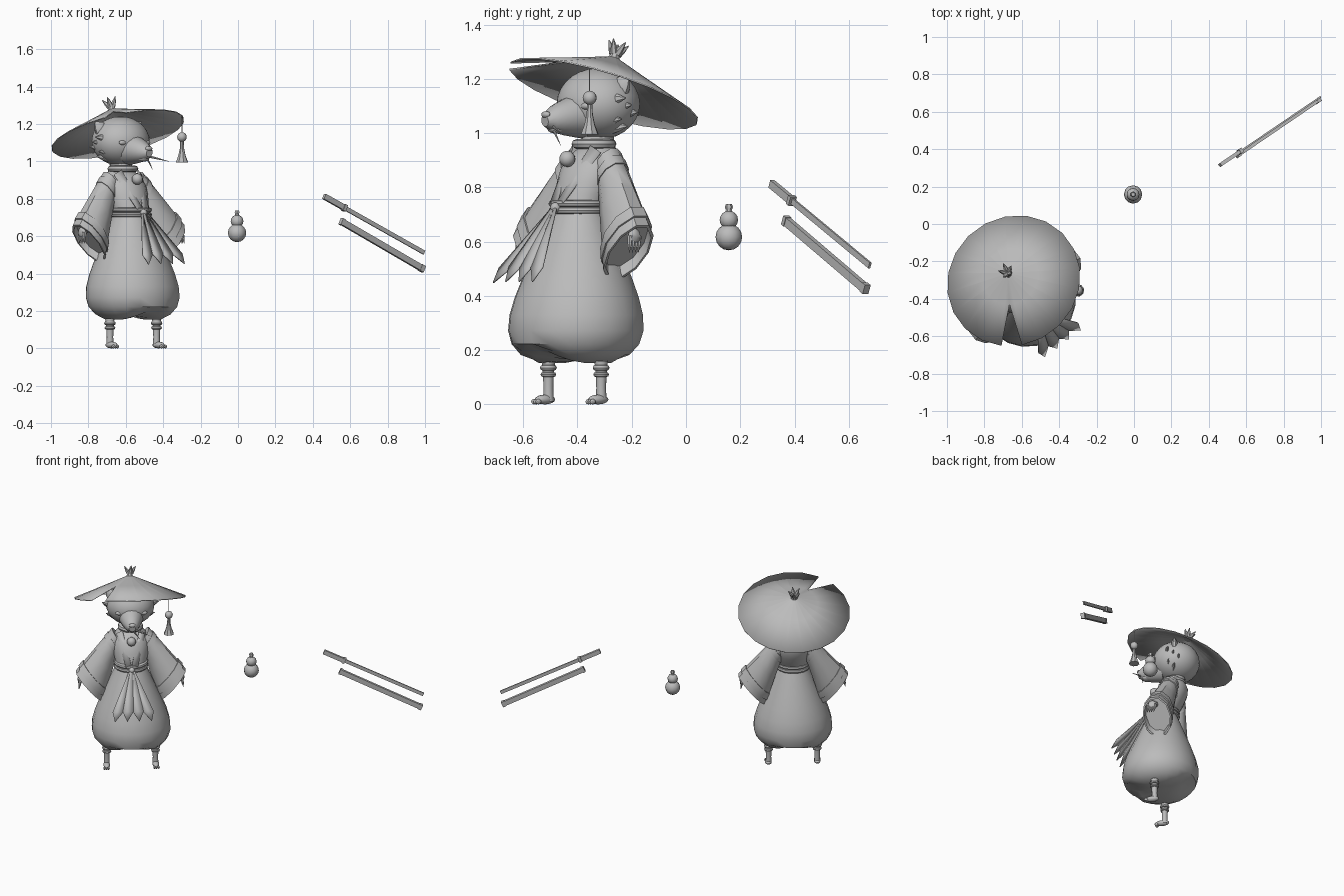
import bpy, bmesh
from math import sin, cos, pi, sqrt, radians
from mathutils import Matrix, Vector

if "Cube" in bpy.data.objects:
    bpy.data.objects.remove(bpy.data.objects["Cube"])

grey = (.5, .5, .5, 1)
material = bpy.data.materials.new("plain grey")
material.use_nodes = True
material.diffuse_color = grey
material.node_tree.nodes["Principled BSDF"].inputs["Base Color"].default_value = grey


def move(x, y, z):
    return Matrix.Translation((x, y, z))


def turn(degrees, axis):
    return Matrix.Rotation(radians(degrees), 4, axis)


# The figure is built facing -y, then turned and moved into place
FIGURE = move(-.56, -.41, 0) @ turn(38, 'Z')
HAT = FIGURE @ move(0, .135, 1.148) @ turn(-21, 'X')
WORLD = Matrix()


def finish(name, bm, place, angle=40):
    bmesh.ops.recalc_face_normals(bm, faces=bm.faces)
    bm.transform(place)
    mesh = bpy.data.meshes.new(name)
    bm.to_mesh(mesh)
    bm.free()
    mesh.materials.append(material)
    part = bpy.data.objects.new(name, mesh)
    bpy.context.collection.objects.link(part)
    bpy.ops.object.select_all(action='DESELECT')
    part.select_set(True)
    bpy.context.view_layer.objects.active = part
    bpy.ops.object.shade_smooth_by_angle(angle=radians(angle))
    return part


def thicken(part, thickness):
    modifier = part.modifiers.new("thickness", 'SOLIDIFY')
    modifier.thickness = thickness


def loft(name, rings, sides=12, place=FIGURE, warp=None):
    """Skin rings given as (centre, first half axis, second half axis) and cap both ends."""
    bm = bmesh.new()
    loops = []
    for centre, u, v in rings:
        angles = [2 * pi * (i + .5) / sides for i in range(sides)]
        loops.append([bm.verts.new(centre + u * cos(a) + v * sin(a)) for a in angles])
    for low, high in zip(loops, loops[1:]):
        for i in range(sides):
            bm.faces.new((low[i - 1], low[i], high[i], high[i - 1]))
    bm.faces.new(loops[0])
    bm.faces.new(loops[-1])
    if warp:
        for vert in bm.verts:
            warp(vert.co)
    return finish(name, bm, place)


def level(y, z, width, depth):
    return Vector((0, y, z)), Vector((width, 0, 0)), Vector((0, depth, 0))


def tube(name, start, end, radii, flat=1, sides=8, place=FIGURE):
    """Straight tube whose radii are spaced evenly; flat squeezes it sideways."""
    start, end = Vector(start), Vector(end)
    along = (end - start).normalized()
    side = along.cross(Vector((0, 0, 1)))
    side = side.normalized() if side.length > .01 else Vector((1, 0, 0))
    up = side.cross(along)
    last = len(radii) - 1
    rings = [(start.lerp(end, i / last), side * r * flat, up * r) for i, r in enumerate(radii)]
    return loft(name, rings, sides, place)


def spike(name, start, end, radius, flat=.6, place=FIGURE):
    tube(name, start, end, (radius, radius * .7, radius * .1), flat, 6, place)


def hoop(name, centre, radius, roll, place=FIGURE):
    """Rounded band around an upright axis."""
    rings = []
    for i in range(5):
        a = pi * i / 4
        r = radius + roll * sin(a)
        rings.append((Vector(centre) - Vector((0, 0, roll * cos(a))),
                      Vector((r, 0, 0)), Vector((0, r, 0))))
    loft(name, rings, 16, place)


def ball(name, centre, size, segments=12, place=FIGURE):
    bm = bmesh.new()
    bmesh.ops.create_uvsphere(bm, u_segments=segments, v_segments=segments // 2 + 2, radius=1)
    bm.transform(move(*centre) @ Matrix.Diagonal((*size, 1)))
    finish(name, bm, place)


def round_ball(name, centre, radius, place=FIGURE):
    ball(name, centre, [radius] * 3, place=place)


def plate(name, corners):
    bm = bmesh.new()
    bm.faces.new([bm.verts.new(corner) for corner in corners])
    thicken(finish(name, bm, FIGURE), .006)


# Baggy trousers swell towards the bottom and lift between the legs
def trouser_ring(t):
    radius = (.1 + .26 * t) * sqrt(1 - t ** 5)
    return level(.02 * (1 - t), .71 - .58 * t, radius, radius * .96)


def lift_crotch(co):
    if co.z < .22:
        co.z += .05 * max(0, 1 - abs(co.x) / .13)


loft("trousers", [trouser_ring(sin(pi / 2 * i / 11)) for i in range(11)], 20, warp=lift_crotch)


# Jacket leans back, broadens at the chest and narrows to the neck
def jacket_ring(t):
    width = .1 + .05 * t - .09 * t ** 4
    return level(.02 + .09 * t, .73 + .23 * t, width, width * .9)


loft("jacket", [jacket_ring(i / 5) for i in range(6)], 16)
tube("neck", (0, .1, .93), (0, .11, 1), (.06, .06), sides=12)
hoop("neck_cord", (0, .09, .96), .065, .018)
round_ball("neck_bell", (0, -.035, .905), .03)

# Waist sash, knot and tails hanging clear of the trousers
for name, z in (("lower", .715), ("upper", .74)):
    hoop(name + "_sash_roll", (0, .02, z), .1, .013)
round_ball("sash_knot", (0, -.09, .725), .02)
for i in range(4):
    x = (i - 1.5) * .08
    root, tip = Vector((x * .1, -.1, .72)), Vector((x, -.29, .45))
    wing = Vector((.035, 0, 0))
    flare = root.lerp(tip, .8)
    plate(f"sash_tail_{i}", (root - wing / 4, root + wing / 4, flare + wing, tip, flare - wing))


def sleeve_ring(side, t, grow=1):
    """Ring of the bell sleeve from shoulder to slanted opening."""
    centre = Vector((.09, .09, .9)).lerp(Vector((.27, .04, .56)), t)
    slant = Vector((.03, 0, .045)).lerp(Vector((.09, 0, .105)), t) * grow
    depth = (.055 + .04 * t) * grow
    centre.x *= side
    slant.x *= side
    return centre, slant, Vector((0, depth, 0))


for side, prefix in ((1, "left_"), (-1, "right_")):
    # Sleeve with a recessed lining, a border and a shoulder roll
    skin = [sleeve_ring(side, i / 4) for i in range(5)]
    lining = [sleeve_ring(side, 1, .9), sleeve_ring(side, .65, .9)]
    loft(prefix + "sleeve", skin + lining, 10)
    for name, start, end in (("sleeve_border", .78, .9), ("shoulder_roll", .1, .2)):
        loft(prefix + name, [sleeve_ring(side, start), sleeve_ring(side, start, 1.07),
                             sleeve_ring(side, end, 1.07), sleeve_ring(side, end)], 10)

    # Crossed lapel
    plate(prefix + "lapel", ((side * .055, .03, .955), (side * .095, .045, .93),
                             (side * .04, -.085, .745), (0, -.085, .745)))

    # Forearm, paw and fingers
    wrist = Vector((side * .33, .02, .62))
    tube(prefix + "forearm", (side * .21, .055, .7), wrist, (.025, .022, .022))
    ball(prefix + "paw", wrist, (.018, .028, .03), 8)
    for i in range(4):
        knuckle = wrist + Vector((0, .014 * i - .02, 0))
        spike(f"{prefix}finger_{i}", knuckle, knuckle + Vector((side * .01, -.01, -.06)), .011, 1)

    # Leg, ankle wrap, foot and toes
    x = side * .158
    tube(prefix + "leg", (x, 0, .16), (x, 0, .01), (.025, .02, .018, .02), sides=10)
    hoop(prefix + "ankle_upper_wrap", (x, 0, .135), .02, .011)
    hoop(prefix + "ankle_lower_wrap", (x, 0, .11), .02, .009)
    ball(prefix + "foot", (x * 1.01, -.015, .018), (.022, .045, .018))
    for i in (-1, 0, 1):
        ball(f"{prefix}toe_{i + 1}", (x * 1.03 + i * .013, -.053, .01), (.008, .013, .01), 8)

    # Ear, eye and cheek fur
    tube(prefix + "ear", (side * .1, .12, 1.15), (side * .155, .13, 1.21), (.045, .042, .03, .006), .6)
    ball(prefix + "eye", (side * .077, -.012, 1.1), (.028, .014, .014))
    for i in range(5):
        root = Vector((side * (.12 - .009 * i), .07 + .035 * (i % 3), 1.125 - .026 * i))
        spike(f"{prefix}cheek_fur_{i}", root, root + Vector((side * .065, .025, .005)), .024)

# Head with a short muzzle
ball("head", (0, .11, 1.108), (.158, .152, .132), 24)
steps = [i / 6 for i in range(7)]
tube("muzzle", (0, .02, 1.065), (0, -.14, 1.045),
     [.085 * (1 - .5 * t) * (1 - .5 * t ** 6) for t in steps], sides=14)
ball("nose", (0, -.135, 1.068), (.022, .014, .013))
ball("chin", (0, -.085, 1.015), (.032, .035, .017))

# Grass stalk held in the mouth
mouth = (0, -.11, 1.03)
spike("long_grass_blade", mouth, (.118, -.157, 1), .007)
spike("short_grass_blade", mouth, (.05, -.105, .955), .007)

# Tilted straw hat with one wedge torn out of the rim
bm = bmesh.new()
apex = bm.verts.new((0, 0, .145))
inner, outer = [], []
for i in range(20):
    a = radians(223 + 18 * i)
    direction = Vector((cos(a), sin(a), 0))
    inner.append(bm.verts.new(direction * .155 + apex.co * .57))
    outer.append(bm.verts.new(direction * .365))
for i in range(1, 20):
    bm.faces.new((apex, inner[i], inner[i - 19]))
    bm.faces.new((inner[i], outer[i], outer[i - 19], inner[i - 19]))
notch = bm.verts.new((inner[0].co + inner[1].co) / 2)
for near, far in zip(inner[:2], outer[:2]):
    bm.faces.new((apex, near, notch))
    bm.faces.new((near, far, notch))
thicken(finish("straw_hat", bm, HAT, angle=5), .006)

# Tuft of straw at the peak
tube("hat_knot", (0, 0, .13), (0, 0, .165), (.025, .018, .022), place=HAT)
for i in range(5):
    a = 2 * pi * i / 5
    lean = Vector((cos(a), sin(a), 0))
    base = Vector((0, 0, .155)) + lean * .01
    spike(f"hat_straw_{i}", base, base + lean * .03 + Vector((0, 0, .045)), .015, 1, HAT)

# Tassel hanging from the left rim
x, y = .239, -.117
tube("tassel_string", (x, y, 1.245), (x, y, 1.1), (.002, .002))
round_ball("tassel_bead", (x, y, 1.13), .026)
tube("tassel_skirt", (x, y, 1.105), (x, y, .995), (.01, .012, .02, .034))

# Gourd flask floating beside the figure
GOURD = move(-.005, .158, 0)
round_ball("gourd_lower_bulb", (0, 0, .617), .049, GOURD)
round_ball("gourd_upper_bulb", (0, 0, .68), .034, GOURD)
hoop("gourd_cord", (0, 0, .654), .022, .006, GOURD)
tube("gourd_neck", (0, 0, .7), (0, 0, .725), (.016, .01), place=GOURD)
tube("gourd_stopper", (0, 0, .718), (0, 0, .738), (.012, .015, .011), sides=6, place=GOURD)


def bar(name, line, start, end, radius, flat):
    """Four-sided bar covering part of a line."""
    low, high = (Vector(point) for point in line)
    tube(name, low.lerp(high, start), low.lerp(high, end), (radius, radius), flat, 4, WORLD)


# Sword and scabbard, parallel slanted bars
sword = ((.46, .315, .813), (.995, .678, .512))
bar("sword_grip", sword, 0, .2, .021, .65)
bar("sword_collar", sword, .19, .215, .025, .8)
bar("sword_blade", sword, .2, 1, .016, .4)
scabbard = ((.55, .365, .68), (.992, .666, .423))
bar("scabbard", scabbard, 0, 1, .023, .65)
bar("scabbard_mouth", scabbard, 0, .03, .026, .7)
bar("scabbard_tip", scabbard, .96, 1, .026, .7)
